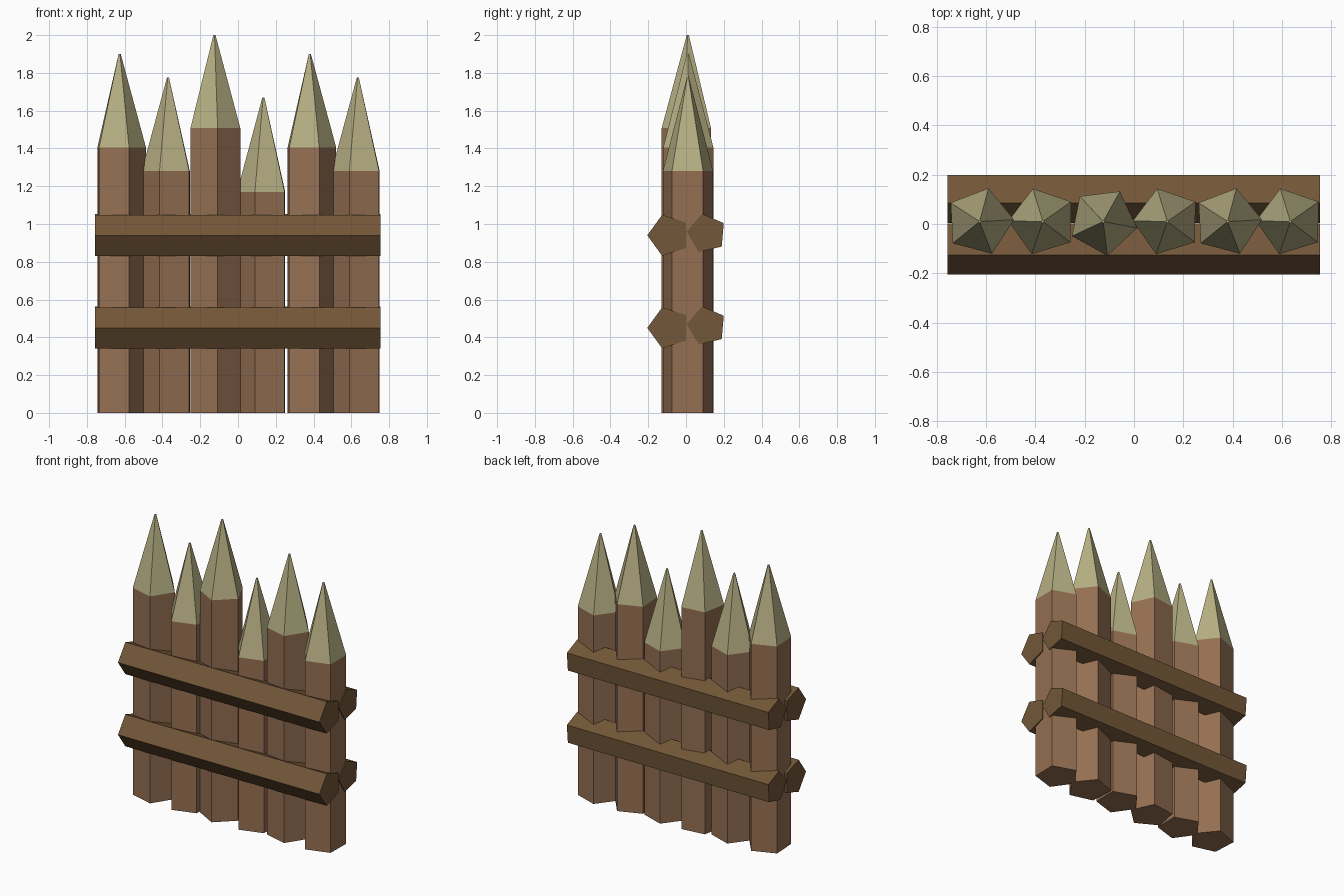
import bpy, bmesh
from math import sin, cos, radians, tau

if "Cube" in bpy.data.objects:
    bpy.data.objects.remove(bpy.data.objects["Cube"])


def material(name, rgb):
    m = bpy.data.materials.new(name)
    m.diffuse_color = (*rgb, 1)
    m.use_nodes = True
    m.node_tree.nodes["Principled BSDF"].inputs["Base Color"].default_value = m.diffuse_color
    return m


bark = material("bark_brown", (0.30, 0.16, 0.085))
cut_wood = material("cut_wood", (0.47, 0.43, 0.23))
rail_wood = material("rail_brown", (0.17, 0.095, 0.04))


def loft(name, rings, mats, band_mats):
    """Skin a stack of rings, cap both ends, one material per band."""
    bm = bmesh.new()
    loops = [[bm.verts.new(p) for p in ring] for ring in rings]
    n = len(loops[0])
    for a, b, mi in zip(loops, loops[1:], band_mats):
        for i in range(n):
            j = (i + 1) % n
            bm.faces.new((a[i], a[j], b[j], b[i])).material_index = mi
    bm.faces.new(loops[0][::-1]).material_index = band_mats[0]
    bm.faces.new(loops[-1]).material_index = band_mats[-1]
    bmesh.ops.recalc_face_normals(bm, faces=bm.faces)
    me = bpy.data.meshes.new(name)
    bm.to_mesh(me)
    bm.free()
    for m in mats:
        me.materials.append(m)
    ob = bpy.data.objects.new(name, me)
    bpy.context.collection.objects.link(ob)
    return ob


def pentagon(cu, cv, r, rot):
    return [(cu + r * cos(radians(rot) + tau * i / 5),
             cv + r * sin(radians(rot) + tau * i / 5)) for i in range(5)]


def stake(i, x, shoulder, tip, rot):
    levels = [(0, 0.14), (shoulder, 0.14), (tip, 0.006)]
    rings = [[(u, v, z) for u, v in pentagon(x, 0.01, r, rot)] for z, r in levels]
    loft(f"stake_{i}", rings, [bark, cut_wood], [0, 1])


def rail(name, y, z, r, rot):
    rings = [[(x, u, v) for u, v in pentagon(y, z, r, rot)] for x in (-0.758, 0.755)]
    loft(name, rings, [rail_wood], [0])


# Sharpened upright stakes: x, shoulder height, tip height, twist
for i, s in enumerate([(-0.627, 1.405, 1.90, 3), (-0.37, 1.28, 1.775, 35),
                       (-0.125, 1.507, 2.00, -11), (0.135, 1.17, 1.67, 35),
                       (0.38, 1.405, 1.90, 3), (0.635, 1.28, 1.775, 35)], 1):
    stake(i, *s)

# Two pairs of horizontal rails, front and back
for level, dz in (("lower", 0.0), ("upper", 0.49)):
    rail(f"{level}_front_rail", -0.091, 0.45 + dz, 0.114, 36)
    rail(f"{level}_back_rail", 0.109, 0.46 + dz, 0.106, 31)
